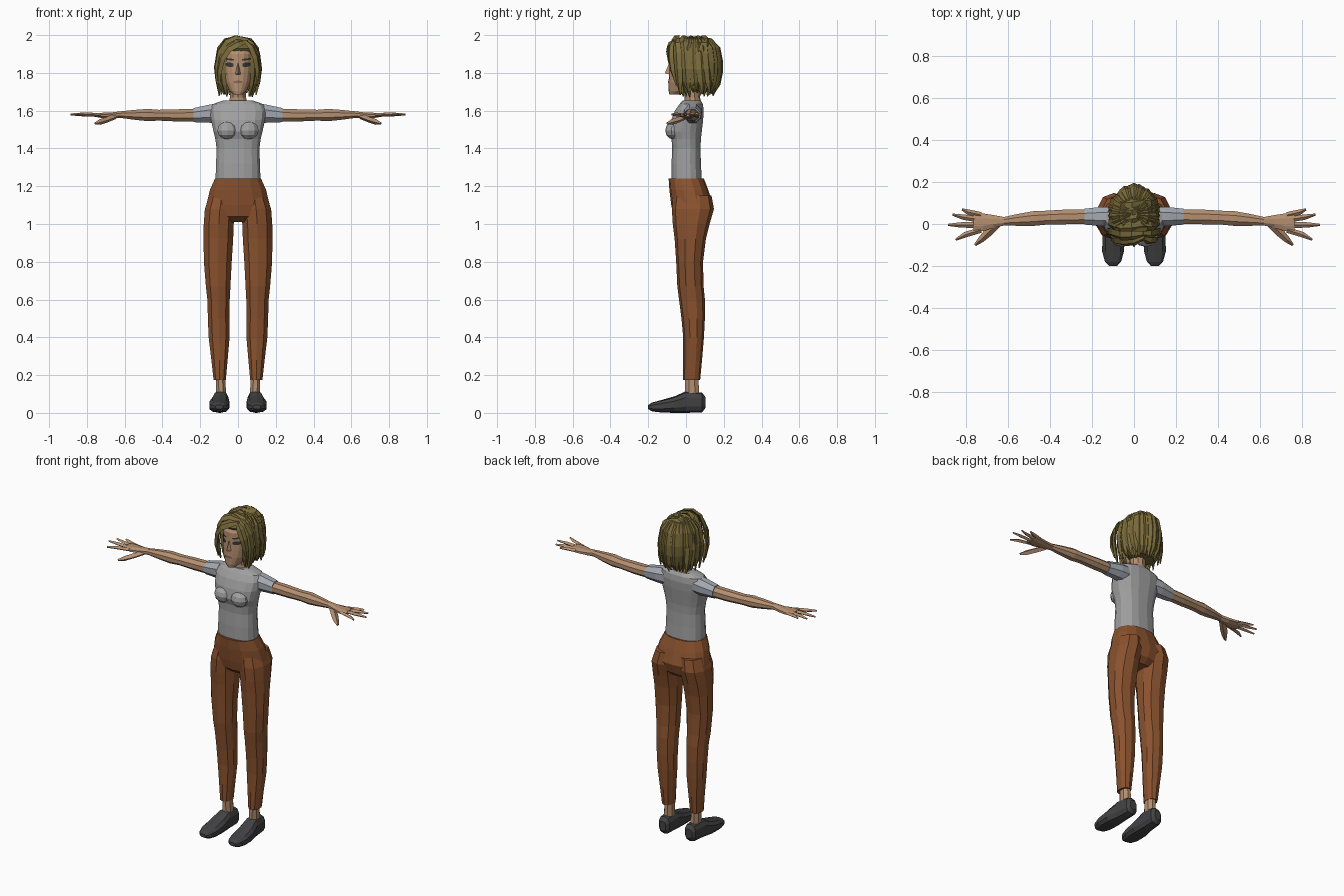
import bpy, bmesh, math, random
from mathutils import Vector
from mathutils.bvhtree import BVHTree

random.seed(4)


def material(name, r, g, b):
    m = bpy.data.materials.new(name)
    lin = [((c / 255 + 0.055) / 1.055) ** 2.4 for c in (r, g, b)]
    m.diffuse_color = (*lin, 1)
    return m


SKIN = material("skin", 180, 143, 112)
SHIRT = material("shirt_grey", 160, 160, 161)
SLEEVE = material("sleeve_grey", 164, 169, 177)
TROUSER = material("trouser_brown", 138, 82, 46)
HAIR = material("hair_olive", 122, 107, 58)
SHOE = material("shoe_charcoal", 66, 66, 68)
DARK = material("eye_dark", 58, 54, 54)
LIP = material("lip_brown", 140, 98, 80)


def finish(name, bm, mat, mirror=False):
    bmesh.ops.recalc_face_normals(bm, faces=bm.faces)
    me = bpy.data.meshes.new(name)
    bm.to_mesh(me)
    me.materials.append(mat)
    ob = bpy.data.objects.new(name, me)
    bpy.context.collection.objects.link(ob)
    if mirror:
        ob.modifiers.new("mirror", 'MIRROR').use_mirror_merge = False
    return ob


def skin_rings(bm, rings):
    """Bridge rings of points and close both ends."""
    vs = [[bm.verts.new(p) for p in ring] for ring in rings]
    n = len(vs[0])
    for a, b in zip(vs, vs[1:]):
        for i in range(n):
            j = (i + 1) % n
            bm.faces.new((a[i], a[j], b[j], b[i]))
    bm.faces.new(vs[0])
    bm.faces.new(vs[-1])


def loft(name, axis, rows, mat, n=10, power=2.0, mirror=False):
    """Row: position on axis, centre and radius across, low and high of the other direction."""
    rings = []
    for t, c, r, lo, hi in rows:
        ring = []
        for i in range(n):
            a = 2 * math.pi * (i + 0.5) / n
            ca, sa = math.cos(a), math.sin(a)
            u = c + r * math.copysign(abs(ca) ** (2 / power), ca)
            v = (lo + hi) / 2 + (hi - lo) / 2 * math.copysign(abs(sa) ** (2 / power), sa)
            ring.append({'x': (t, u, v), 'y': (u, t, v), 'z': (u, v, t)}[axis])
        rings.append(ring)
    bm = bmesh.new()
    skin_rings(bm, rings)
    return finish(name, bm, mat, mirror)


def sweep(bm, path, widths, thick, up):
    """Tapered strand with a diamond section along a path."""
    pts = [Vector(p) for p in path]
    rings = []
    for i, p in enumerate(pts):
        tan = (pts[min(i + 1, len(pts) - 1)] - pts[max(i - 1, 0)]).normalized()
        side = tan.cross(up(p)).normalized()
        nor = side.cross(tan)
        w = widths[i]
        h = min(thick, w)
        rings.append([p + side * w, p + nor * h, p - side * w, p - nor * h])
    skin_rings(bm, rings)


# Trousers
loft("trouser_hips", 'z', [
    (1.01, 0, .06, -.03, .09), (1.04, 0, .13, -.066, .125), (1.10, 0, .172, -.078, .143),
    (1.18, 0, .152, -.088, .118), (1.24, 0, .125, -.092, .095)], TROUSER, 14, 2.3)
loft("trouser_legs", 'z', [
    (.175, .097, .034, -.015, .075), (.28, .098, .045, -.015, .085), (.40, .1, .058, -.015, .095),
    (.50, .102, .06, -.024, .1), (.60, .103, .062, -.037, .1), (.67, .105, .068, -.046, .093),
    (.80, .107, .077, -.052, .09), (.92, .104, .082, -.06, .105), (1.0, .102, .083, -.07, .125),
    (1.08, .096, .083, -.075, .148), (1.15, .085, .07, -.065, .135)], TROUSER, 10, 2.2, True)

# Feet
loft("ankles", 'z', [(.07, .09, .03, -.01, .075), (.19, .092, .027, -.008, .068)], SKIN, 8, 2, True)
loft("shoes", 'y', [
    (.102, .09, .022, .025, .085), (.085, .09, .038, .003, .108), (.0, .093, .044, 0, .115),
    (-.06, .098, .054, 0, .088), (-.13, .1, .054, .002, .068), (-.18, .1, .04, .008, .055),
    (-.2, .1, .02, .02, .042)], SHOE, 10, 2.7, True)

# Shirt
loft("shirt_body", 'z', [
    (1.23, 0, .121, -.078, .085), (1.32, 0, .118, -.078, .08), (1.40, 0, .115, -.074, .078),
    (1.45, 0, .122, -.078, .08), (1.49, 0, .132, -.092, .085), (1.55, 0, .145, -.08, .092),
    (1.60, 0, .15, -.06, .095), (1.635, 0, .135, -.035, .09), (1.655, 0, .075, -.018, .078)],
    SHIRT, 16, 2.5)
bm = bmesh.new()
bmesh.ops.create_uvsphere(bm, u_segments=10, v_segments=6, radius=1)
for v in bm.verts:
    v.co = (.056 + .056 * v.co.x, -.062 + .048 * v.co.y, 1.495 + .048 * v.co.z)
finish("shirt_bust", bm, SHIRT, True)
loft("sleeves", 'x', [
    (.09, .035, .048, 1.53, 1.645), (.15, .036, .05, 1.532, 1.636), (.235, .035, .041, 1.536, 1.617)],
    SLEEVE, 8, 2, True)

# Arms and hands
loft("arms", 'x', [
    (.22, .035, .037, 1.54, 1.612), (.32, .034, .038, 1.54, 1.61), (.42, .03, .036, 1.545, 1.607),
    (.48, .026, .038, 1.542, 1.612), (.55, .02, .031, 1.55, 1.606), (.62, .013, .022, 1.56, 1.598),
    (.67, .012, .033, 1.557, 1.592), (.72, .008, .046, 1.56, 1.59), (.765, .008, .045, 1.568, 1.588)],
    SKIN, 8, 2, True)
bm = bmesh.new()
for y0, tip in ((.043, (.82, .07)), (.02, (.865, .045)), (-.005, (.887, -.004)), (-.028, (.85, -.075))):
    mid = ((.74 + tip[0]) / 2 + .01, (y0 + tip[1]) / 2, 1.58)
    sweep(bm, [(.73, y0, 1.577), mid, (*tip, 1.58)], [.014, .013, .005], .01, lambda p: Vector((0, 0, 1)))
sweep(bm, [(.65, 0, 1.57), (.70, -.045, 1.55), (.73, -.075, 1.54), (.757, -.1, 1.532)],
      [.018, .02, .015, .006], .015, lambda p: Vector((0, 0, 1)))
finish("fingers", bm, SKIN, True)

# Neck and head
loft("neck", 'z', [(1.62, 0, .055, -.012, .08), (1.67, 0, .045, -.008, .075), (1.76, 0, .046, -.02, .08)], SKIN, 10)
head = loft("head", 'z', [
    (1.685, 0, .024, -.088, -.03), (1.705, 0, .045, -.092, .02), (1.75, 0, .068, -.092, .06),
    (1.80, 0, .08, -.09, .10), (1.85, 0, .085, -.086, .12), (1.90, 0, .085, -.085, .12),
    (1.95, 0, .065, -.055, .09), (1.975, 0, .03, -.01, .05)], SKIN, 18, 2.2)
bm = bmesh.new()
nose = [bm.verts.new(p) for p in (
    (0, -.088, 1.855), (-.017, -.084, 1.79), (.017, -.084, 1.79), (0, -.112, 1.798))]
bmesh.ops.convex_hull(bm, input=nose)
finish("nose", bm, SKIN)

# Face details: thin plates laid onto the head
src = bmesh.new()
src.from_mesh(head.data)
tree = BVHTree.FromBMesh(src)


def plate(name, x, z, half_w, half_h, tilt, mat, mirror):
    bm = bmesh.new()
    cols = []
    for i in range(5):
        f = i / 2 - 1
        h = half_h * (1 - .45 * f * f)
        col = []
        for s in (-1, 1):
            px, pz = x + f * half_w, z + tilt * f + s * h
            hit = tree.ray_cast(Vector((px, -1, pz)), Vector((0, 1, 0)))[0]
            col.append(bm.verts.new((px, hit.y - .004, pz)))
        cols.append(col)
    for a, b in zip(cols, cols[1:]):
        bm.faces.new((a[0], b[0], b[1], a[1]))
    finish(name, bm, mat, mirror)


plate("eyes", .044, 1.843, .021, .012, .002, DARK, True)
plate("eyebrows", .045, 1.872, .025, .005, .003, DARK, True)
plate("mouth", 0, 1.752, .024, .007, 0, LIP, False)

# Hair: inner volume, hanging locks, then locks combed from a side parting
loft("hair_volume", 'z', [
    (1.71, 0, .085, .0, .12), (1.78, 0, .1, -.02, .16), (1.87, 0, .107, -.04, .175),
    (1.93, 0, .098, -.085, .16), (1.965, 0, .072, -.075, .13), (1.985, 0, .035, -.03, .08)],
    HAIR, 16)
outward = lambda p: p - Vector((0, .04, 1.82))
bm = bmesh.new()
for k in range(23):
    phi = math.radians(50 + 260 * k / 22)
    j = random.uniform(-.015, .015)
    grow = 1 + random.uniform(-.03, .04)
    path = []
    for r, z in ((.15, 1.985), (.6, 1.972), (.9, 1.93), (1, 1.86), (.99, 1.80), (.9, 1.74), (.72, 1.685 + j)):
        r *= grow
        path.append((.107 * r * math.sin(phi), .047 - .133 * r * math.cos(phi), z))
    sweep(bm, path, [.008, .02, .026, .027, .026, .02, .004], .012, outward)
finish("hair_locks", bm, HAIR)
bm = bmesh.new()
for y in (-.045, -.005, .035, .075, .11):
    j = random.uniform(-.012, .012)
    k = .9 if y > .09 else 1
    sweep(bm, [(.05, y, 1.974), (-.01, y - .01, 1.988), (-.06 * k, y - .012, 1.967), (-.098 * k, y, 1.91),
               (-.113 * k, y + .005, 1.83), (-.108 * k, y + .01, 1.76), (-.098 * k, y + .015, 1.69 + j)],
          [.012, .024, .027, .027, .025, .02, .004], .011, outward)
    sweep(bm, [(.04, y, 1.978), (.075, y - .005, 1.955), (.102 * k, y, 1.90), (.113 * k, y + .005, 1.82),
               (.106 * k, y + .01, 1.75), (.095 * k, y + .015, 1.69 - j)],
          [.012, .024, .027, .025, .02, .004], .011, outward)
finish("hair_combed_top", bm, HAIR)
bm = bmesh.new()
sweep(bm, [(.05, -.06, 1.968), (.0, -.083, 1.955), (-.05, -.088, 1.928), (-.085, -.083, 1.875),
           (-.1, -.07, 1.80), (-.1, -.05, 1.72)], [.01, .026, .026, .022, .016, .004], .012, outward)
sweep(bm, [(.04, -.065, 1.965), (.072, -.08, 1.935), (.094, -.08, 1.88), (.104, -.07, 1.81),
           (.1, -.05, 1.73)], [.01, .022, .022, .016, .004], .012, outward)
finish("hair_fringe", bm, HAIR)
